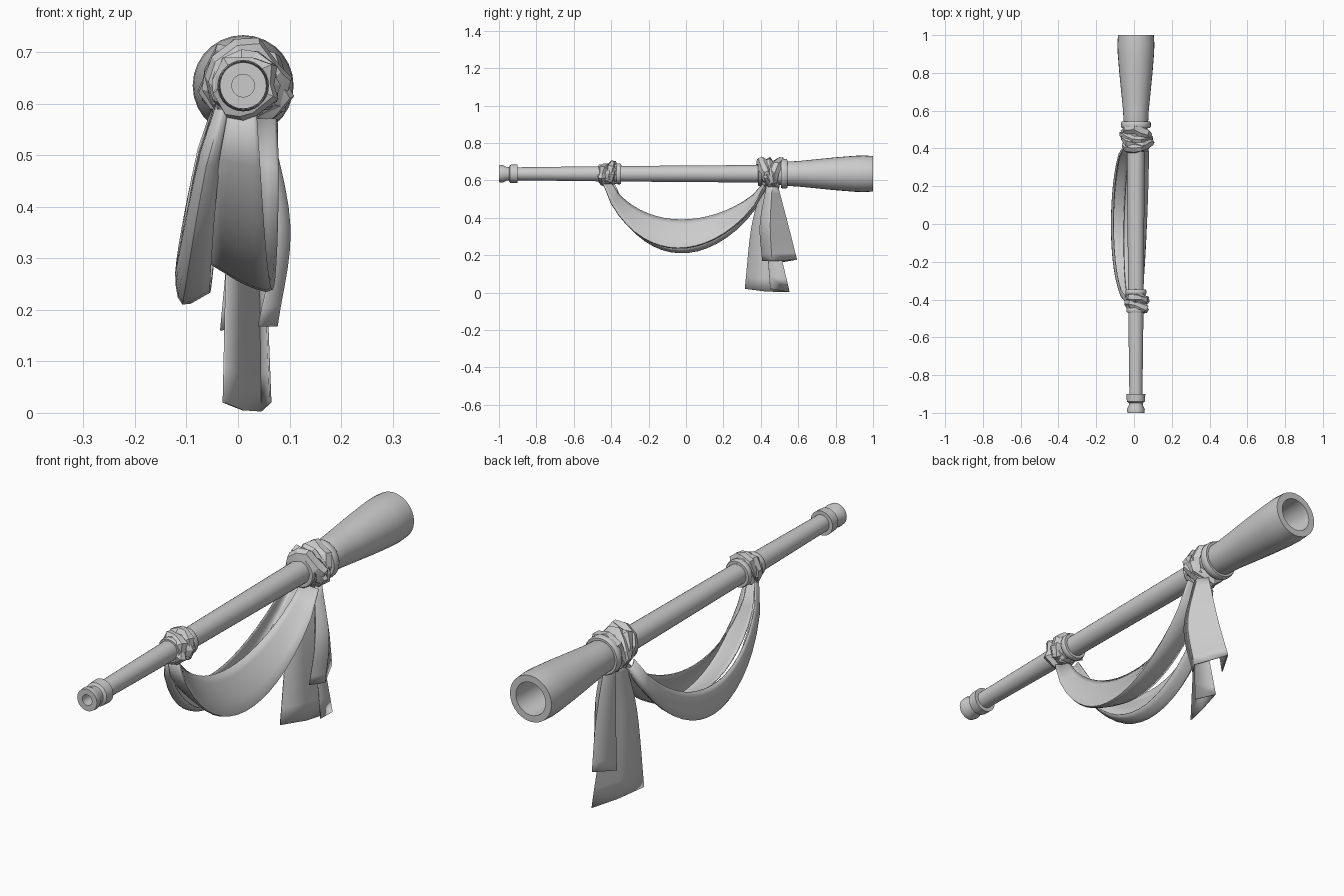
import bpy, bmesh, math, random
from mathutils import Vector, Matrix

random.seed(4)
AXIS_X, AXIS_Z = 0.01, 0.635

cube = bpy.data.objects.get("Cube")
if cube:
    bpy.data.objects.remove(cube, do_unlink=True)

grey = bpy.data.materials.new("plain grey")
grey.use_nodes = True
tint = (0.6, 0.6, 0.6, 1)
grey.diffuse_color = tint
grey.node_tree.nodes["Principled BSDF"].inputs["Base Color"].default_value = tint


def make_object(name, bm, smooth_angle, thickness=0):
    """Turn a bmesh into a named object with the shared material."""
    bmesh.ops.recalc_face_normals(bm, faces=bm.faces[:])
    mesh = bpy.data.meshes.new(name)
    bm.to_mesh(mesh)
    bm.free()
    mesh.materials.append(grey)
    obj = bpy.data.objects.new(name, mesh)
    bpy.context.collection.objects.link(obj)
    if thickness:
        solid = obj.modifiers.new("cloth thickness", 'SOLIDIFY')
        solid.thickness = thickness
        solid.offset = 0
    bpy.ops.object.select_all(action='DESELECT')
    obj.select_set(True)
    bpy.context.view_layer.objects.active = obj
    bpy.ops.object.shade_smooth_by_angle(angle=math.radians(smooth_angle))


def skin(bm, rows, wrap_rows=False, wrap_columns=False):
    """Join rows of points into a sheet of quads."""
    grid = [[bm.verts.new(point) for point in row] for row in rows]
    row_count, column_count = len(grid), len(grid[0])
    for i in range(row_count if wrap_rows else row_count - 1):
        for j in range(column_count if wrap_columns else column_count - 1):
            after, beside = (i + 1) % row_count, (j + 1) % column_count
            bm.faces.new((grid[i][j], grid[after][j], grid[after][beside], grid[i][beside]))


def lathe(name, profile, sides=28):
    """Spin (y, radius) pairs round the long axis."""
    bm = bmesh.new()
    angles = [math.tau * s / sides for s in range(sides)]
    rows = [[(AXIS_X + r * math.cos(a), y, AXIS_Z + r * math.sin(a)) for a in angles]
            for y, r in profile]
    skin(bm, rows, wrap_columns=True)
    bmesh.ops.holes_fill(bm, edges=[e for e in bm.edges if e.is_boundary], sides=sides)
    make_object(name, bm, smooth_angle=35)


def spline(points, steps):
    """Smooth path through a few points."""
    points = [Vector(p) for p in points]
    padded = [points[0] * 2 - points[1]] + points + [points[-1] * 2 - points[-2]]
    path = []
    for a, b, c, d in zip(padded, padded[1:], padded[2:], padded[3:]):
        for s in range(steps):
            t = s / steps
            path.append((b * 2 + (c - a) * t + (a * 2 - b * 5 + c * 4 - d) * t ** 2
                         + (b * 3 - a - c * 3 + d) * t ** 3) / 2)
    return path + [points[-1]]


# Pipe body, mouthpiece and hollow bell
lathe("mouthpiece", [(-0.9, 0.03), (-0.9, 0.05), (-0.94, 0.048), (-0.947, 0.037),
                     (-0.96, 0.037), (-0.98, 0.047), (-1, 0.045), (-1, 0.022), (-0.95, 0.022)])
lathe("pipe", [(-0.95, 0.034), (-0.4, 0.041), (0.4, 0.047), (0.5, 0.047)])
lathe("bell", [(0.47, 0.05), (0.52, 0.064), (0.6, 0.068), (0.7, 0.078), (0.8, 0.088),
               (0.9, 0.096), (0.95, 0.098), (1, 0.095), (1, 0.068), (0.8, 0.06)])


def collar(name, y, radius, width):
    half = width / 2
    lathe(name, [(y - half, 0.03), (y - half, radius * 0.94), (y - half / 2, radius),
                 (y + half / 2, radius), (y + half, radius * 0.94), (y + half, 0.03)])


for name, y, radius, width in (("front_collar", -0.455, 0.05, 0.025),
                               ("middle_collar", -0.36, 0.056, 0.025),
                               ("rear_collar", 0.395, 0.065, 0.02),
                               ("bell_collar", 0.525, 0.079, 0.035)):
    collar(name, y, radius, width)


# Crumpled cloth knots made of tilted, faceted wraps
def knot(name, y, radius, width, wraps=4, sides=11):
    bm = bmesh.new()
    for w in range(wraps):
        lean = Matrix.Rotation(random.uniform(-0.4, 0.4), 3, 'X') \
            @ Matrix.Rotation(random.uniform(-0.4, 0.4), 3, 'Z')
        shift = (w / (wraps - 1) - 0.5) * width * 0.5
        rows = []
        for s in range(sides):
            a = math.tau * (s + random.uniform(-0.3, 0.3)) / sides
            out = Vector((math.cos(a), 0, math.sin(a)))
            bulge = radius * random.uniform(0.85, 1.17)
            half = width * random.uniform(0.16, 0.32)
            ring = ((-half, radius * 0.72), (-half * 0.5, bulge * 0.95),
                    (half * 0.4, bulge), (half, radius * 0.72))
            rows.append([lean @ (out * r + Vector((0, side, 0)))
                         + Vector((AXIS_X + 0.004, y + shift, AXIS_Z)) for side, r in ring])
        skin(bm, rows, wrap_rows=True, wrap_columns=True)
    make_object(name, bm, smooth_angle=20)


knot("front_knot", -0.41, 0.063, 0.1)
knot("rear_knot", 0.45, 0.085, 0.11)


# Hanging swags: each rail sags from the front knot to the rear knot
def swag(name, rails, steps=18):
    bm = bmesh.new()
    rows = []
    for start, end, middle_x, low_z in rails:
        start, end = Vector(start), Vector(end)
        row = []
        for s in range(steps + 1):
            t = s / steps
            arch = 4 * t * (1 - t)
            point = start.lerp(end, t)
            point.x += (middle_x - (start.x + end.x) / 2) * arch ** 0.55
            point.y -= 0.035 * arch
            point.z += (low_z - (start.z + end.z) / 2) * arch ** 0.77
            row.append(point)
        rows.append(row)
    skin(bm, [spline(column, 3) for column in zip(*rows)])
    make_object(name, bm, smooth_angle=40, thickness=0.004)


# The left swag is folded lengthwise, open towards the right swag
swag("left_swag", [
    ((0, -0.4, 0.59), (0, 0.41, 0.58), -0.02, 0.39),
    ((0.02, -0.42, 0.58), (0.04, 0.42, 0.57), 0.035, 0.31),
    ((0.035, -0.44, 0.58), (0.075, 0.42, 0.57), 0.065, 0.24),
    ((0.01, -0.44, 0.58), (0.02, 0.43, 0.56), 0.015, 0.25),
    ((-0.02, -0.43, 0.58), (-0.01, 0.42, 0.57), -0.053, 0.29)])
swag("right_swag", [
    ((-0.04, -0.39, 0.6), (-0.05, 0.41, 0.59), -0.108, 0.335),
    ((-0.04, -0.41, 0.59), (-0.05, 0.42, 0.57), -0.12, 0.27),
    ((-0.03, -0.43, 0.59), (-0.04, 0.43, 0.56), -0.107, 0.212),
    ((-0.02, -0.42, 0.59), (-0.01, 0.42, 0.57), -0.055, 0.235)])


# Loose tails hanging below the rear knot, folded along their length
def tail(name, levels):
    bm = bmesh.new()
    skin(bm, [spline(rail, 5) for rail in zip(*levels)])
    make_object(name, bm, smooth_angle=40, thickness=0.004)


tail("long_tail", [
    ((0.04, 0.45, 0.57), (0.03, 0.47, 0.57), (0.01, 0.44, 0.57), (-0.01, 0.41, 0.57)),
    ((0.05, 0.43, 0.35), (0.04, 0.475, 0.35), (0.01, 0.41, 0.35), (-0.02, 0.35, 0.35)),
    ((0.063, 0.45, 0.02), (0.045, 0.552, 0.003), (0.01, 0.43, 0.005), (-0.028, 0.315, 0.02))])
tail("short_tail", [
    ((0.05, 0.43, 0.57), (0.06, 0.46, 0.57), (0.03, 0.49, 0.57), (0, 0.46, 0.57)),
    ((0.075, 0.395, 0.36), (0.1, 0.45, 0.36), (0.03, 0.545, 0.36), (-0.015, 0.48, 0.36)),
    ((0.04, 0.408, 0.168), (0.075, 0.46, 0.168), (0.015, 0.592, 0.175), (-0.033, 0.5, 0.16))])
